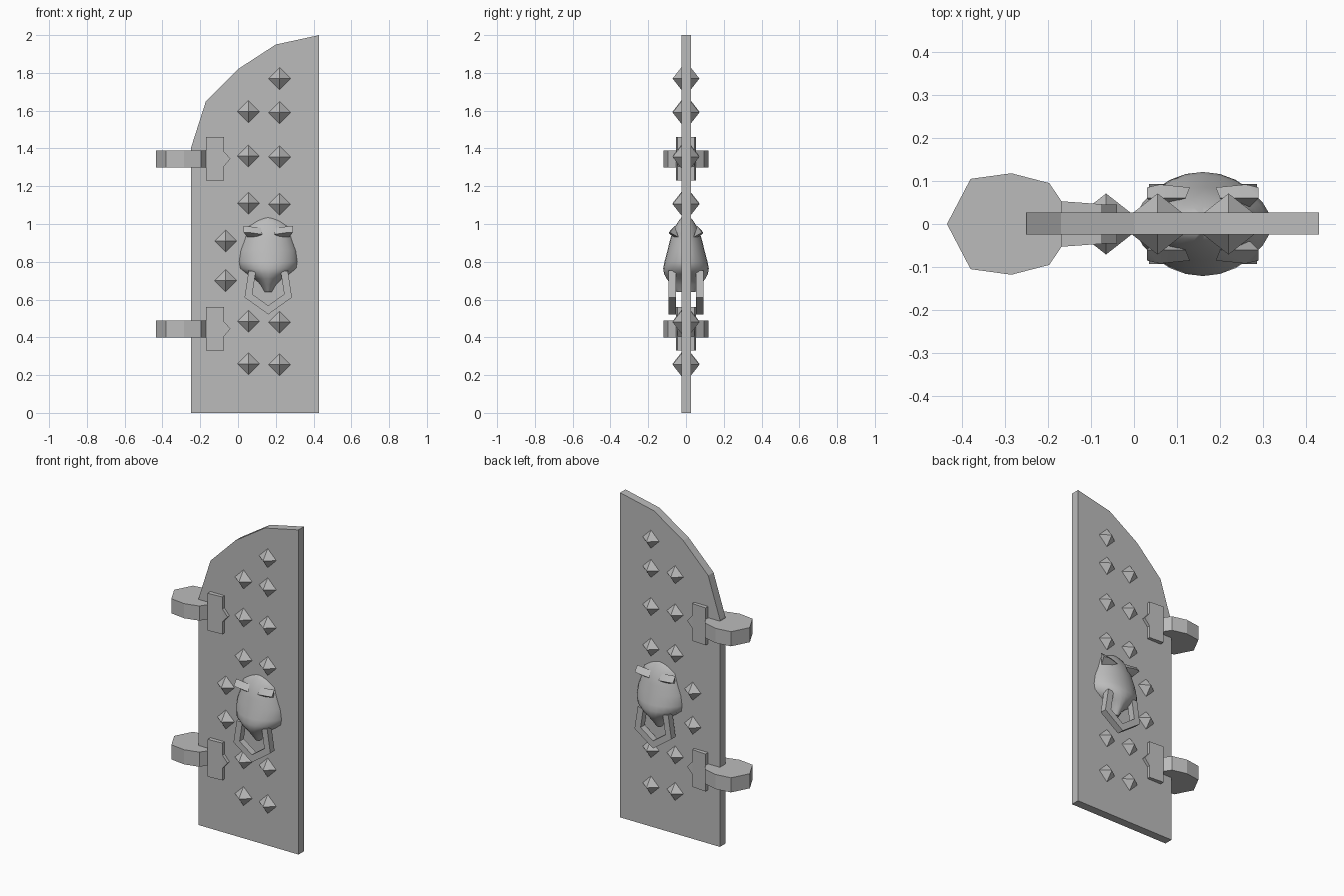
import bpy, bmesh, math
from mathutils import Vector

if "Cube" in bpy.data.objects:
    bpy.data.objects.remove(bpy.data.objects["Cube"], do_unlink=True)

GREY = (0.5, 0.5, 0.5, 1)
mat = bpy.data.materials.new("iron grey")
mat.use_nodes = True
mat.diffuse_color = GREY
mat.node_tree.nodes["Principled BSDF"].inputs["Base Color"].default_value = GREY


def finish(name, bm, smooth=None):
    bmesh.ops.recalc_face_normals(bm, faces=bm.faces)
    me = bpy.data.meshes.new(name)
    bm.to_mesh(me)
    bm.free()
    me.materials.append(mat)
    ob = bpy.data.objects.new(name, me)
    bpy.context.collection.objects.link(ob)
    if smooth:
        bpy.ops.object.select_all(action='DESELECT')
        ob.select_set(True)
        bpy.context.view_layer.objects.active = ob
        bpy.ops.object.shade_smooth_by_angle(angle=math.radians(smooth))
    return ob


def loft(name, rings, smooth=None, closed=False):
    """Skin between rings of points; cap the ends or close the loop."""
    bm = bmesh.new()
    vs = [[bm.verts.new(p) for p in r] for r in rings]
    n = len(vs[0])
    pairs = list(zip(vs, vs[1:])) + ([(vs[-1], vs[0])] if closed else [])
    for a, b in pairs:
        for i in range(n):
            j = (i + 1) % n
            bm.faces.new((a[i], a[j], b[j], b[i]))
    if not closed:
        bm.faces.new(vs[0])
        bm.faces.new(vs[-1])
    return finish(name, bm, smooth)


# Door leaf with a curved upper corner
door = [(-.25, 0), (.43, 0), (.43, 2), (.2, 1.95), (0, 1.82), (-.17, 1.65), (-.25, 1.4)]
loft("door_panel", [[(x, y, z) for x, z in door] for y in (-.025, .027)])


# Pyramid studs on both faces
def stud(x, z, s):
    bm = bmesh.new()
    r = .06
    base = [bm.verts.new((x + dx * r, s * .024, z + dz * r))
            for dx, dz in ((1, 0), (0, 1), (-1, 0), (0, -1))]
    tip = bm.verts.new((x, s * .071, z))
    bm.faces.new(base)
    for i in range(4):
        bm.faces.new((base[i], base[(i + 1) % 4], tip))
    finish("stud", bm)


spots = [(.055, z) for z in (.26, .485, 1.11, 1.36, 1.595)]
spots += [(.22, z) for z in (.255, .48, 1.105, 1.355, 1.59, 1.77)]
spots += [(-.065, z) for z in (.7, .91)]
for x, z in spots:
    for s in (-1, 1):
        stud(x, z, s)

# Hinges: faceted barrel, cross plate and pointed strap
half = [(-.38, .105), (-.285, .118), (-.197, .095), (-.17, .055)]
barrel = [(-.435, 0)] + half + [(x, -y) for x, y in reversed(half)]
for zc in (.445, 1.345):
    loft("hinge_barrel", [[(x, y, zc + dz) for x, y in barrel] for dz in (-.045, .045)])
    for s in (-1, 1):
        plan = [(-.17, .02), (-.17, .053), (-.075, .046), (-.075, .02)]
        loft("hinge_plate", [[(x, s * y, zc + dz) for x, y in plan] for dz in (-.115, .115)])
        arrow = [(-.17, -.045), (-.075, -.04), (-.04, 0), (-.075, .04), (-.17, .045)]
        loft("hinge_strap", [[(x, s * y, zc + z) for x, z in arrow] for y in (.02, .045)])

# Beast-head knocker on each face
CX = .16
rows = [(1.04, .03, .02), (1.015, .08, .04), (.985, .12, .058), (.95, .125, .074),
        (.91, .135, .086), (.86, .153, .098), (.8, .16, .114), (.765, .153, .121),
        (.735, .115, .116), (.71, .075, .102), (.68, .045, .08), (.64, .022, .05)]
ring_path = [(-.085, .75), (-.105, .62), (0, .545), (.105, .62), (.085, .75)]
for s in (-1, 1):
    rings = []
    for z, w, d in rows:
        arc = [(math.cos(math.pi * i / 12), math.sin(math.pi * i / 12)) for i in range(13)]
        rings.append([(CX + w * c, s * max(0, d * max(q, 0) ** 1.15), z) for c, q in arc])
    loft("knocker_head", rings, 50)

    # Angular brows
    for m in (-1, 1):
        bm = bmesh.new()
        for x, y, z in ((.13, .06, .99), (.13, .085, .955), (.1, .092, .955),
                        (.07, .06, .93), (.03, .085, .945), (.04, .06, .98), (.11, .04, .93)):
            bm.verts.new((CX + m * x, s * y, z))
        bmesh.ops.convex_hull(bm, input=bm.verts)
        finish("knocker_brow", bm, 40)

    # Pentagonal pull ring built from a mitred square bar
    path = [Vector((x, z)) for x, z in ring_path]
    bars = []
    for i, p in enumerate(path):
        a = (p - path[max(i - 1, 0)]).normalized()
        b = (path[min(i + 1, len(path) - 1)] - p).normalized()
        t = (a + b).normalized()
        n = Vector((-t.y, t.x)) * (.019 / max(.5, t.dot(b if b.length else a)))
        o, q = p - n, p + n
        bars.append([(CX + v.x, s * y, v.y) for v, y in
                     ((o, .052), (o, .093), (q, .093), (q, .052))])
    loft("pull_ring", bars)
